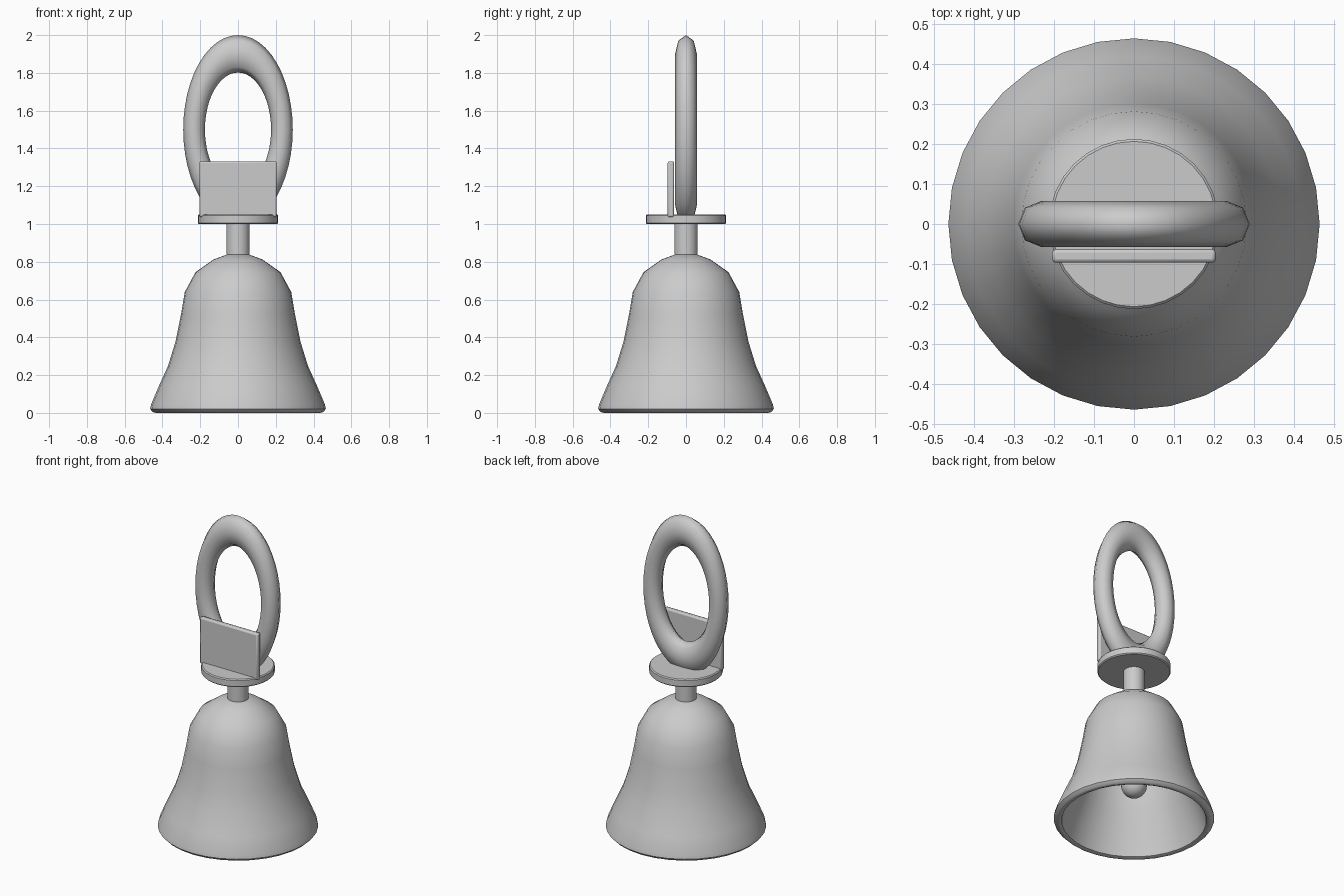
import bpy
import bmesh
from math import radians, cos, sin, pi

if "Cube" in bpy.data.objects:
    bpy.data.objects.remove(bpy.data.objects["Cube"])


def finish(name, bm, angle=40):
    bmesh.ops.recalc_face_normals(bm, faces=bm.faces)
    mesh = bpy.data.meshes.new(name)
    bm.to_mesh(mesh)
    bm.free()
    ob = bpy.data.objects.new(name, mesh)
    bpy.context.collection.objects.link(ob)
    bpy.ops.object.select_all(action='DESELECT')
    ob.select_set(True)
    bpy.context.view_layer.objects.active = ob
    bpy.ops.object.shade_smooth_by_angle(angle=radians(angle))
    return ob


def lathe(name, profile, sides=32, angle=40):
    """Revolve (radius, z) points around the z axis."""
    bm = bmesh.new()
    verts = [bm.verts.new((r, 0, z)) for r, z in profile]
    edges = [bm.edges.new(p) for p in zip(verts, verts[1:])]
    bmesh.ops.spin(bm, geom=verts + edges, cent=(0, 0, 0), axis=(0, 0, 1),
                   angle=2 * pi, steps=sides, use_duplicate=False)
    bmesh.ops.remove_doubles(bm, verts=bm.verts, dist=0.0005)
    return finish(name, bm, angle)


# Hollow bell: outer wall, rounded lip, inner wall
lathe("bell_body", [
    (0, 0.84), (0.06, 0.838), (0.13, 0.812), (0.225, 0.745), (0.282, 0.64),
    (0.302, 0.52), (0.33, 0.38), (0.37, 0.25), (0.42, 0.14), (0.46, 0.045),
    (0.465, 0.02), (0.45, 0.004), (0.435, 0.0), (0.42, 0.006), (0.415, 0.02),
    (0.38, 0.13), (0.33, 0.25), (0.29, 0.38), (0.262, 0.52), (0.242, 0.63),
    (0.195, 0.71), (0.11, 0.775), (0, 0.80)])

# Stem and mounting disc
lathe("stem", [(0, 0.82), (0.062, 0.82), (0.062, 1.01), (0, 1.01)])
lathe("mount_disc", [(0, 1.0), (0.207, 1.0), (0.213, 1.006),
                     (0.213, 1.044), (0.207, 1.05), (0, 1.05)], angle=30)

# Clapper rod and ball
lathe("clapper_rod", [(0, 0.25), (0.02, 0.25), (0.02, 0.80), (0, 0.80)], 12)
bm = bmesh.new()
bmesh.ops.create_uvsphere(bm, u_segments=24, v_segments=12, radius=0.075)
bmesh.ops.translate(bm, verts=bm.verts, vec=(0, 0, 0.24))
finish("clapper_ball", bm)

# Handle: torus in the xz plane, stretched upward
MAJOR, MINOR, STRETCH = 0.2325, 0.0575, 0.5 / 0.29
bm = bmesh.new()
rings = []
for i in range(48):
    a = 2 * pi * i / 48
    ring = []
    for j in range(8):
        b = 2 * pi * j / 8
        r = MAJOR + MINOR * cos(b)
        ring.append(bm.verts.new((r * cos(a), MINOR * sin(b),
                                  1.5 + STRETCH * r * sin(a))))
    rings.append(ring)
for i in range(48):
    p, q = rings[i], rings[(i + 1) % 48]
    for j in range(8):
        k = (j + 1) % 8
        bm.faces.new((p[j], q[j], q[k], p[k]))
finish("ring_handle", bm, 80)

# Bevelled front plate
bm = bmesh.new()
bmesh.ops.create_cube(bm, size=1)
bmesh.ops.scale(bm, verts=bm.verts, vec=(0.41, 0.034, 0.295))
bmesh.ops.translate(bm, verts=bm.verts, vec=(0, -0.08, 1.184))
plate = finish("front_plate", bm, 50)
bevel = plate.modifiers.new("Bevel", 'BEVEL')
bevel.width = 0.009
bevel.segments = 2
